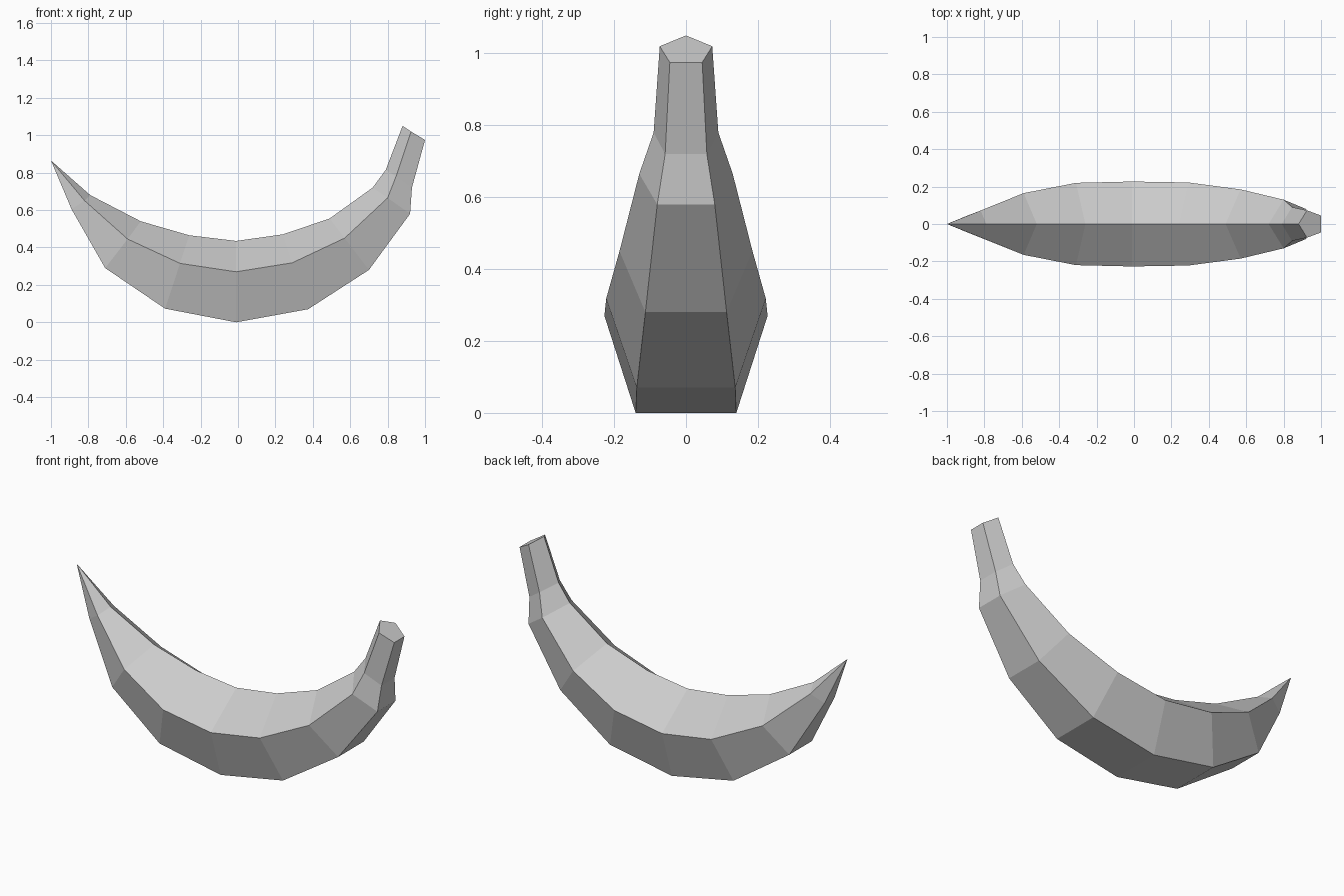
import bpy
import bmesh

cube = bpy.data.objects.get("Cube")
if cube:
    bpy.data.objects.remove(cube, do_unlink=True)


def make_material(name, colour):
    material = bpy.data.materials.new(name)
    material.use_nodes = True
    material.diffuse_color = colour
    shader = next(n for n in material.node_tree.nodes if n.type == "BSDF_PRINCIPLED")
    shader.inputs["Base Color"].default_value = colour
    return material


def pentagon_ring(bm, ridge, side, base):
    """Five-sided section, symmetric in y: ridge on top, widest at side, flat base."""
    (rx, rz), (sx, sz, sw), (bx, bz, bw) = ridge, side, base
    outline = [(rx, 0, rz), (sx, sw, sz), (bx, bw, bz), (bx, -bw, bz), (sx, -sw, sz)]
    return [bm.verts.new(point) for point in outline]


# Sections from the pointed end to the stem: ridge (x, z), side and base (x, z, half width)
sections = [
    ((-.79, .68), (-.82, .65, .072), (-.89, .605, .045)),
    ((-.52, .54), (-.59, .445, .165), (-.71, .29, .1)),
    ((-.26, .465), (-.31, .315, .22), (-.39, .073, .137)),
    ((-.01, .435), (-.01, .27, .227), (-.01, 0, .14)),
    ((.24, .47), (.29, .318, .222), (.375, .07, .137)),
    ((.49, .555), (.57, .45, .185), (.7, .28, .113)),
    ((.72, .72), (.8, .665, .13), (.92, .58, .08)),
    ((.79, .815), (.845, .78, .09), (.93, .72, .058)),
    ((.88, 1.05), (.925, 1.02, .073), (1, .975, .045)),
]

bm = bmesh.new()
rings = [pentagon_ring(bm, *section) for section in sections]
sides = len(rings[0])

# Pointed tip
tip = bm.verts.new((-1, 0, .865))
for i in range(sides):
    bm.faces.new((tip, rings[0][i], rings[0][(i + 1) % sides]))

# Curved body and stem
for first, second in zip(rings, rings[1:]):
    for i in range(sides):
        j = (i + 1) % sides
        bm.faces.new((first[i], second[i], second[j], first[j]))

# Flat cut end of the stem
bm.faces.new(rings[-1])
bmesh.ops.recalc_face_normals(bm, faces=bm.faces)

mesh = bpy.data.meshes.new("curved_fruit")
bm.to_mesh(mesh)
bm.free()
mesh.materials.append(make_material("light grey", (.6, .6, .6, 1)))
fruit = bpy.data.objects.new("curved_fruit", mesh)
bpy.context.collection.objects.link(fruit)
